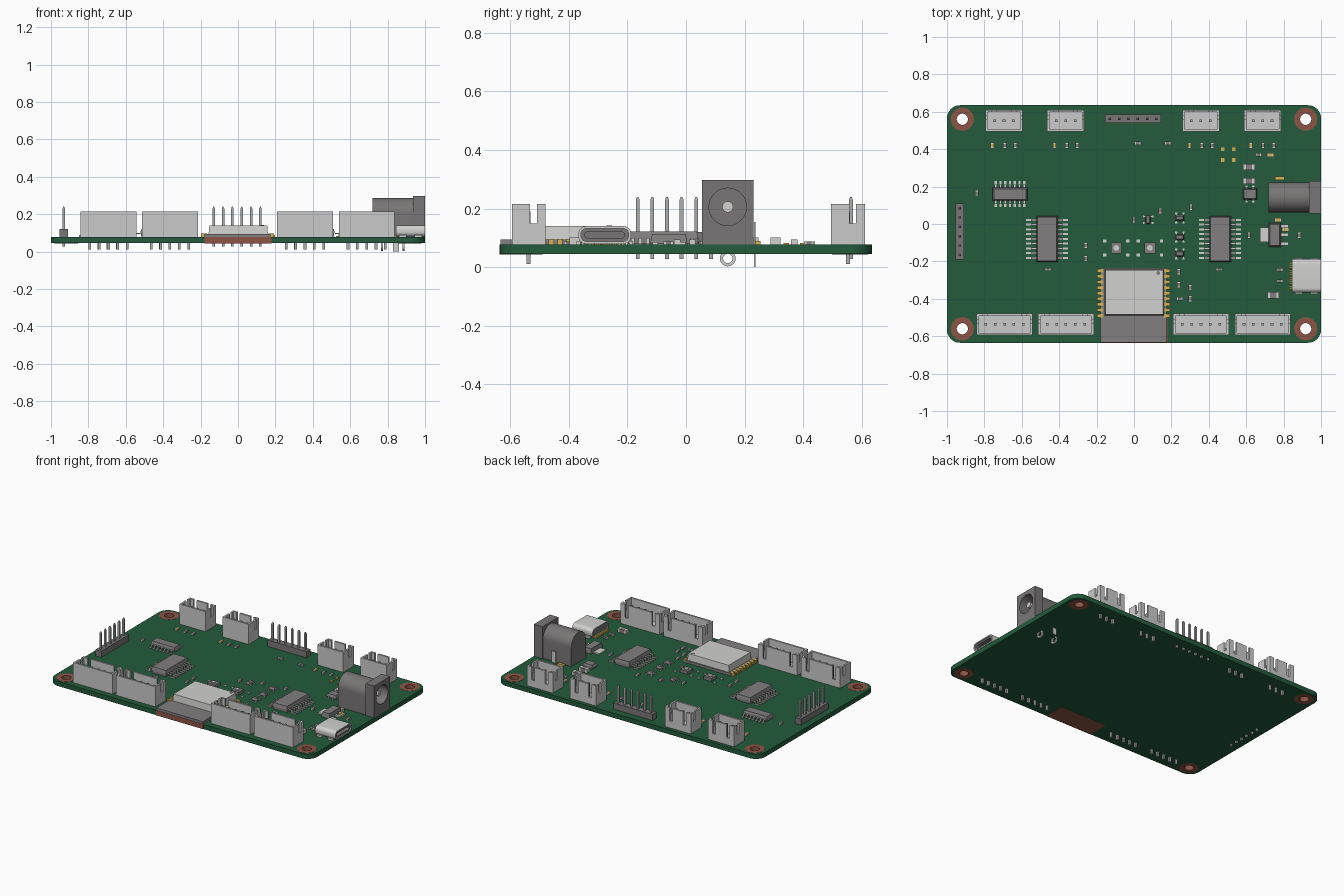
import bpy, bmesh, math
from mathutils import Matrix

if "Cube" in bpy.data.objects:
    bpy.data.objects.remove(bpy.data.objects["Cube"])

TOP, BOT = 0.077, 0.045
YZ = Matrix(((0, 0, 1, 0), (1, 0, 0, 0), (0, 1, 0, 0), (0, 0, 0, 1)))  # profile in y,z extruded on x


def mat(name, r, g, b):
    m = bpy.data.materials.new(name)
    m.diffuse_color = (r, g, b, 1)
    m.use_nodes = True
    m.node_tree.nodes["Principled BSDF"].inputs["Base Color"].default_value = m.diffuse_color
    return m


GREEN = mat("solder_mask_green", 0.017, 0.105, 0.045)
LIGHT = mat("connector_light_grey", 0.60, 0.60, 0.60)
DARK = mat("dark_plastic", 0.19, 0.18, 0.18)
CHIP = mat("chip_grey", 0.22, 0.21, 0.21)
METAL = mat("bright_metal", 0.64, 0.64, 0.62)
PIN = mat("pin_grey", 0.42, 0.42, 0.42)
GOLD = mat("gold", 0.68, 0.46, 0.09)
COPPER = mat("bare_copper", 0.27, 0.09, 0.06)


def finish(name, me, material):
    me.materials.append(material)
    ob = bpy.data.objects.new(name, me)
    bpy.context.collection.objects.link(ob)
    return ob


def boxes(name, items, material):
    """One object from boxes (x0,x1,y0,y1,z0,z1[,top taper])."""
    bm = bmesh.new()
    for x0, x1, y0, y1, z0, z1, *t in items:
        t = t[0] if t else 0
        lo = [bm.verts.new(p) for p in ((x0, y0, z0), (x1, y0, z0), (x1, y1, z0), (x0, y1, z0))]
        hi = [bm.verts.new(p) for p in ((x0 + t, y0 + t, z1), (x1 - t, y0 + t, z1),
                                        (x1 - t, y1 - t, z1), (x0 + t, y1 - t, z1))]
        bm.faces.new(lo[::-1])
        bm.faces.new(hi)
        for i in range(4):
            j = (i + 1) % 4
            bm.faces.new((lo[i], lo[j], hi[j], hi[i]))
    me = bpy.data.meshes.new(name)
    bm.to_mesh(me)
    bm.free()
    return finish(name, me, material)


def cbox(x, y, w, d, z0, z1, t=0):
    return (x - w / 2, x + w / 2, y - d / 2, y + d / 2, z0, z1, t)


def circle(x, y, r, n=32):
    return [(x + r * math.cos(2 * math.pi * i / n), y + r * math.sin(2 * math.pi * i / n)) for i in range(n)]


def rounded(x0, x1, y0, y1, r, n=8):
    pts = []
    for k, (cx, cy) in enumerate(((x1 - r, y1 - r), (x0 + r, y1 - r), (x0 + r, y0 + r), (x1 - r, y0 + r))):
        for i in range(n + 1):
            a = math.pi / 2 * (k + i / n)
            pts.append((cx + r * math.cos(a), cy + r * math.sin(a)))
    return pts


def extrude(name, loops, a, b, material, m=Matrix()):
    """Fill nested outlines and extrude them from a to b."""
    cu = bpy.data.curves.new(name, 'CURVE')
    cu.dimensions, cu.fill_mode, cu.extrude = '2D', 'BOTH', (b - a) / 2
    for loop in loops:
        s = cu.splines.new('POLY')
        s.points.add(len(loop) - 1)
        for p, (x, y) in zip(s.points, loop):
            p.co = (x, y, 0, 1)
        s.use_cyclic_u = True
    tmp = bpy.data.objects.new(name + "_curve", cu)
    bpy.context.collection.objects.link(tmp)
    bpy.context.view_layer.update()
    me = bpy.data.meshes.new_from_object(tmp.evaluated_get(bpy.context.evaluated_depsgraph_get()))
    bpy.data.objects.remove(tmp)
    bm = bmesh.new()
    bm.from_mesh(me)
    bmesh.ops.remove_doubles(bm, verts=bm.verts, dist=1e-5)
    bmesh.ops.transform(bm, matrix=m @ Matrix.Translation((0, 0, (a + b) / 2)), verts=bm.verts)
    bmesh.ops.recalc_face_normals(bm, faces=bm.faces)
    bm.to_mesh(me)
    bm.free()
    me.materials.clear()
    return finish(name, me, material)


# Circuit board with plated mounting holes
holes = [(sx * 0.918, sy * 0.56) for sx in (-1, 1) for sy in (-1, 1)]
extrude("board", [rounded(-1, 1, -0.635, 0.635, 0.07)] + [circle(x, y, 0.032) for x, y in holes], BOT, TOP, GREEN)
for x, y in holes:
    extrude("mounting_ring", [circle(x, y, 0.062), circle(x, y, 0.030)], BOT - 0.001, TOP + 0.001, COPPER)
boxes("antenna_bare_strip", [(-0.18, 0.18, -0.636, -0.49, BOT - 0.001, TOP + 0.001)], COPPER)


# Shrouded plug sockets: open shell, slots on the sides and the +y wall
def socket(x, y, n):
    w, d, t, z1, f = 0.05 * (n - 1) + 0.098, 0.115, 0.012, 0.215, 0.097
    x0, x1, y0, y1 = x - w / 2, x + w / 2, y - d / 2, y + d / 2
    b = [(x0, x1, y0, y1, TOP, f), (x0, x1, y0, y0 + t, f, z1)]
    for a in (x0, x1 - t):
        b += [(a, a + t, y0 + t, y0 + 0.062, f, z1), (a, a + t, y0 + 0.062, y0 + 0.085, f, 0.15),
              (a, a + t, y0 + 0.085, y1, f, z1)]
    b += [(x0 + t, x0 + 0.035, y1 - t, y1, f, z1), (x1 - 0.035, x1 - t, y1 - t, y1, f, z1),
          (x0 + 0.058, x1 - 0.058, y1 - t, y1, f, z1), (x0 + 0.035, x1 - 0.035, y1 - t, y1, f, 0.125)]
    boxes("plug_socket", b, LIGHT)
    boxes("socket_pins", [cbox(x + 0.05 * (i - (n - 1) / 2), y, 0.014, 0.014, 0.011, 0.19) for i in range(n)], PIN)


for x in (-0.695, -0.365, 0.357, 0.688):
    socket(x, 0.553, 3)
for x in (-0.692, -0.364, 0.358, 0.688):
    socket(x, -0.537, 5)


# Pin headers
def header(x, y, dx, dy):
    pos = [(x + dx * (i - 2.5) * 0.05, y + dy * (i - 2.5) * 0.05) for i in range(6)]
    boxes("header_base", [cbox(a, b, 0.05 if dx else 0.044, 0.05 if dy else 0.044, TOP, 0.12) for a, b in pos], DARK)
    pins = []
    for a, b in pos:
        pins += [cbox(a, b, 0.013, 0.013, 0.028, 0.23), cbox(a, b, 0.013, 0.013, 0.23, 0.24, 0.004)]
    boxes("header_pins", pins, PIN)


header(-0.005, 0.563, 1, 0)
header(-0.932, -0.04, 0, 1)

# Radio module with metal shield and edge pads
boxes("radio_module_board", [(-0.18, 0.175, -0.634, -0.235, TOP, 0.094)], CHIP)
boxes("radio_module_shield", [(-0.157, 0.16, -0.488, -0.243, 0.094, 0.14, 0.004)], METAL)
extrude("shield_dot", [circle(0.13, -0.262, 0.01, 16)], 0.14, 0.142, CHIP)
boxes("radio_module_pads", [cbox(x, -0.25 - 0.03 * i, 0.032, 0.018, TOP, 0.0955)
                            for x in (-0.181, 0.176) for i in range(9)], GOLD)


# Chips with bent leads
def chip(x, y, w, d, h, n, lead, along_y, pitch=0.0254):
    zm = TOP + h * 0.5
    boxes("chip_body", [cbox(x, y, w, d, zm, TOP + h, 0.006), cbox(x, y, w - 0.008, d - 0.008, TOP + 0.003, zm)], CHIP)
    legs = []
    for s in (-1, 1):
        half = (w if along_y else d) / 2
        for i in range(n):
            o = (i - (n - 1) / 2) * pitch
            for p, q, z0, z1 in ((0, lead * 0.45, zm - 0.006, zm), (lead * 0.35, lead * 0.5, TOP, zm),
                                 (lead * 0.45, lead, TOP, TOP + 0.006)):
                c, ln = s * (half + (p + q) / 2), q - p
                legs.append(cbox(x + c, y + o, ln, 0.011, z0, z1) if along_y else
                            cbox(x + o, y + c, 0.011, ln, z0, z1))
    boxes("chip_leads", legs, METAL)


chip(-0.465, -0.08, 0.115, 0.245, 0.045, 9, 0.055, True)
chip(0.46, -0.08, 0.115, 0.245, 0.045, 9, 0.055, True)
chip(-0.663, 0.16, 0.185, 0.068, 0.035, 7, 0.036, False)
chip(0.62, 0.16, 0.075, 0.06, 0.03, 2, 0.015, False, 0.035)
for y in (0.032, -0.07, -0.16):
    chip(0.245, y, 0.045, 0.03, 0.022, 2, 0.014, False, 0.038)
chip(0.075, 0.022, 0.028, 0.045, 0.022, 2, 0.014, True, 0.035)

# Voltage regulator
boxes("regulator_body", [(0.72, 0.785, -0.122, 0.005, TOP + 0.003, 0.112, 0.006)], CHIP)
boxes("regulator_tab_and_legs", [(0.675, 0.72, -0.095, -0.02, TOP, 0.086)] +
      [(0.785, 0.825, y - 0.009, y + 0.009, TOP, 0.086) for y in (-0.105, -0.058, -0.011)], METAL)

# Push buttons
for x in (-0.095, 0.085):
    boxes("button_body", [cbox(x, -0.128, 0.058, 0.058, TOP, 0.098)], CHIP)
    extrude("button_cap", [circle(x, -0.128, 0.015, 20)], 0.098, 0.104, METAL)
    boxes("button_pads", [cbox(x + a, -0.128 + b, 0.018, 0.016, TOP, 0.083)
                          for a in (-0.062, 0.062) for b in (-0.037, 0.037)], METAL)


# Small two-ended surface parts: body plus end caps
def passives(name, pts, vert, body, s=1.0, h=0.011):
    mid, ends = [], []
    for x, y in pts:
        for o, ln, dst in ((0, 0.018, mid), (-0.0125, 0.008, ends), (0.0125, 0.008, ends)):
            dx, dy = (0, o * s) if vert else (o * s, 0)
            w, d = (0.018 * s, ln * s) if vert else (ln * s, 0.018 * s)
            dst.append(cbox(x + dx, y + dy, w, d, TOP, TOP + h))
    boxes(name + "_bodies", mid, body)
    boxes(name + "_ends", ends, METAL)


cols = (-0.757, -0.425, 0.297, 0.625)
passives("status_lights", [(x, 0.42) for x in cols], True, GOLD)
passives("resistors_by_sockets", [(x + o, 0.42) for x in cols for o in (0.065, 0.122)], True, CHIP)
passives("upright_resistors", [(-0.84, 0.165), (-0.257, -0.115), (-0.257, -0.185), (0.24, -0.255), (0.24, -0.325),
                               (0.30, -0.34), (0.30, -0.40), (0.883, -0.06), (0.14, 0.07), (0.305, 0.09),
                               (0.0, 0.022), (0.615, -0.06)], True, CHIP)
passives("flat_resistors", [(-0.46, -0.243), (0.455, -0.243), (0.245, -0.40), (0.78, -0.245), (0.78, -0.305),
                            (0.665, 0.37), (0.02, 0.432), (0.18, 0.432)], False, CHIP)
passives("large_capacitors", [(0.615, 0.305), (0.615, 0.23), (0.745, -0.38)], False, CHIP, 1.9, 0.025)
passives("tan_capacitors", [(0.73, 0.37), (0.77, 0.022), (0.81, -0.03)], False, GOLD, 1.2, 0.018)
boxes("test_pads", [cbox(x, y, 0.02, 0.02, TOP, TOP + 0.006) for x in (0.475, 0.533) for y in (0.342, 0.40)], GOLD)

# Barrel power jack: square face, arched body, centre contact, lugs under the board
CY, CZ = 0.1425, 0.206
bore = circle(CY, CZ, 0.064)
arch = [(CY + 0.08 * math.cos(math.pi * i / 24), CZ + 0.08 * math.sin(math.pi * i / 24)) for i in range(25)]
arch += [(CY - 0.08, TOP), (CY + 0.08, TOP)]
extrude("jack_face", [[(0.055, TOP), (0.23, TOP), (0.23, 0.297), (0.055, 0.297)], bore], 0.935, 1.0, DARK, YZ)
extrude("jack_barrel", [arch, bore], 0.75, 0.935, DARK, YZ)
extrude("jack_back", [arch], 0.72, 0.75, DARK, YZ)
extrude("jack_contact", [circle(CY, CZ, 0.019, 20)], 0.75, 0.98, METAL, YZ)
for x in (0.77, 0.885):
    extrude("jack_lug", [circle(CY, 0.03, 0.027, 24), circle(CY, 0.03, 0.016, 24)], x - 0.005, x + 0.005, METAL, YZ)
boxes("jack_side_blade", [(0.83, 0.86, 0.232, 0.238, 0.0, 0.155)], METAL)
boxes("jack_rear_terminal", [cbox(0.78, 0.245, 0.05, 0.02, TOP, 0.09)], GOLD)

# USB-style data socket: metal shell, dark mouth, contacts
ya, yb, za, zb = -0.367, -0.188, 0.08, 0.14
shell = rounded(ya, yb, za, zb, 0.025)
mouth = rounded(ya + 0.008, yb - 0.008, za + 0.008, zb - 0.008, 0.02)
extrude("data_socket_shell", [shell, mouth], 0.845, 1.0, METAL, YZ)
extrude("data_socket_core", [mouth, rounded(ya + 0.022, yb - 0.022, 0.099, 0.121, 0.01)], 0.85, 0.994, DARK, YZ)
extrude("data_socket_back", [mouth], 0.85, 0.9, DARK, YZ)
boxes("data_socket_contacts", [cbox(0.845, -0.345 + 0.0123 * i, 0.035, 0.008, TOP, 0.088) for i in range(12)], GOLD)
boxes("data_socket_feet", [cbox(x, y, 0.04, 0.014, 0.055, 0.09) for x in (0.88, 0.965) for y in (ya, yb)], METAL)

# Smooth the round parts, keep sharp edges
bpy.ops.object.select_all(action='SELECT')
bpy.context.view_layer.objects.active = bpy.data.objects["board"]
bpy.ops.object.shade_smooth_by_angle(angle=math.radians(30))
